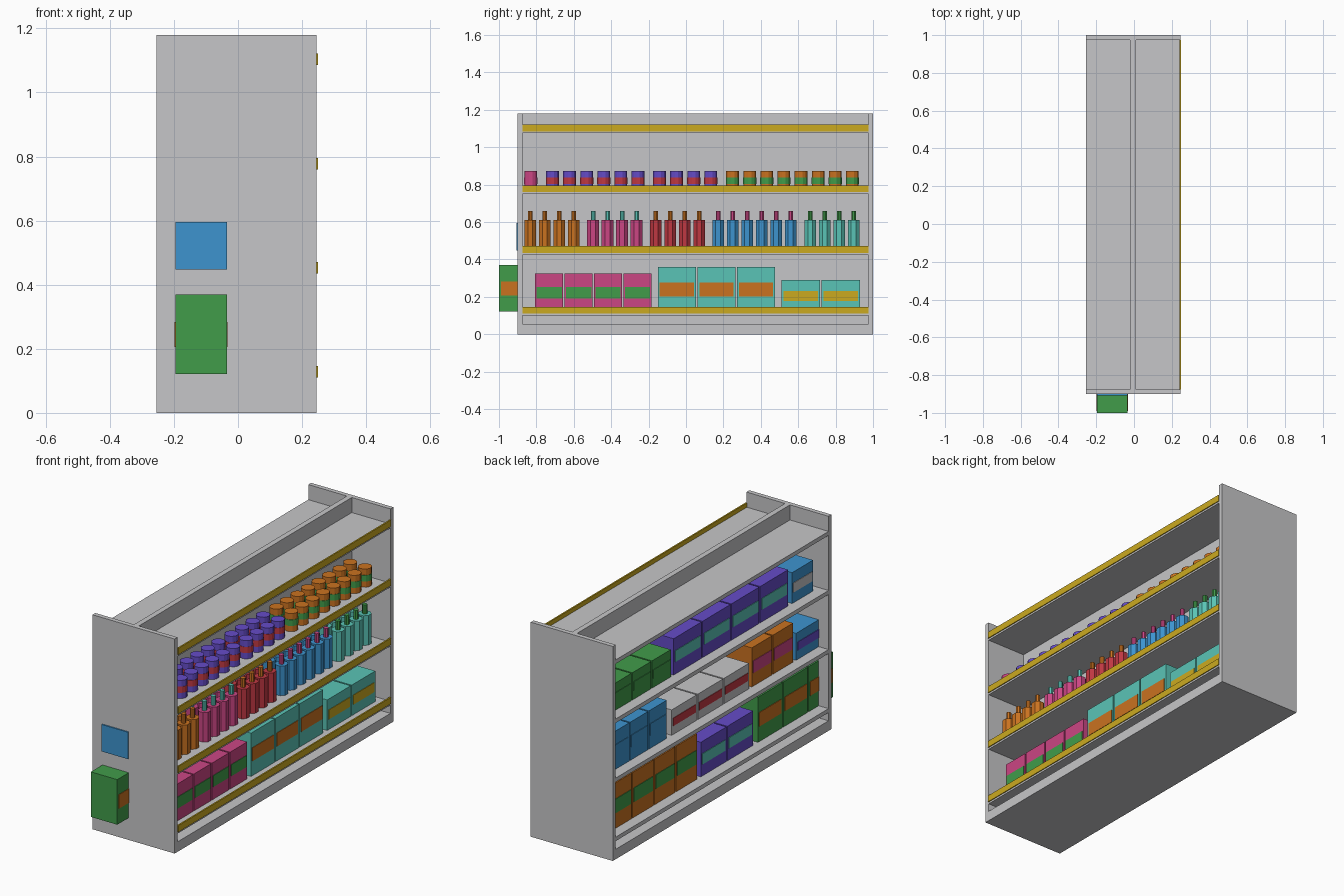
import bpy
import bmesh
from mathutils import Matrix, Vector

cube = bpy.data.objects.get("Cube")
if cube:
    bpy.data.objects.remove(cube)


def srgb(r, g, b):
    return tuple((c / 255 / 12.92 if c < 11 else ((c / 255 + 0.055) / 1.055) ** 2.4)
                 for c in (r, g, b)) + (1.0,)


COLOURS = {
    "grey": srgb(198, 198, 200), "yellow": srgb(203, 170, 32),
    "blue": srgb(61, 148, 207), "green": srgb(65, 156, 74),
    "orange": srgb(202, 114, 32), "pink": srgb(203, 70, 132),
    "red": srgb(192, 56, 66), "purple": srgb(101, 76, 200),
    "teal": srgb(90, 196, 182),
}
MATS = {}
for name, colour in COLOURS.items():
    m = bpy.data.materials.new(name)
    m.use_nodes = True
    m.diffuse_color = colour
    m.node_tree.nodes["Principled BSDF"].inputs["Base Color"].default_value = colour
    MATS[name] = m


def paint(verts, index):
    for f in {f for v in verts for f in v.link_faces}:
        f.material_index = index


def add_box(bm, lo, hi, index=0):
    lo, hi = Vector(lo), Vector(hi)
    mat = Matrix.Translation((lo + hi) / 2) @ Matrix.Diagonal((*(hi - lo), 1))
    paint(bmesh.ops.create_cube(bm, size=1, matrix=mat)["verts"], index)


def add_tube(bm, x, y, z0, z1, r, sides, index=0):
    turn = Matrix.Rotation(3.14159 / sides, 4, 'Z')
    mat = Matrix.Translation((x, y, (z0 + z1) / 2)) @ turn
    paint(bmesh.ops.create_cone(bm, cap_ends=True, segments=sides, radius1=r, radius2=r,
                                depth=z1 - z0, matrix=mat)["verts"], index)


def finish(bm, name, *colours):
    me = bpy.data.meshes.new(name)
    bm.to_mesh(me)
    bm.free()
    for c in colours:
        me.materials.append(MATS[c])
    bpy.context.collection.objects.link(bpy.data.objects.new(name, me))


def single_box(name, lo, hi, colour):
    bm = bmesh.new()
    add_box(bm, lo, hi)
    finish(bm, name, colour)


# Rack frame
X0, X1, Y0, Y1, TOP, T = -0.255, 0.245, -0.9, 1.0, 1.18, 0.025
MID = (X0 + X1) / 2
single_box("base", (X0, Y0 + T, 0), (X1, Y1 - T, 0.055), "grey")
single_box("front_end_panel", (X0, Y0, 0), (X1, Y0 + T, TOP), "grey")
single_box("back_end_panel", (X0, Y1 - T, 0), (X1, Y1, TOP), "grey")
single_box("centre_wall", (MID - 0.015, Y0 + T, 0.055), (MID + 0.015, Y1 - T, TOP), "grey")

# Shelves with a price strip along one side
SHELF = [0.122 + 0.325 * i for i in range(4)]
for i, z in enumerate(SHELF):
    single_box(f"shelf_{i + 1}", (X0, Y0 + T, z - 0.022), (X1, Y1 - T, z), "grey")
    single_box(f"price_strip_{i + 1}", (X1 - 0.003, Y0 + T, z - 0.012),
               (X1 + 0.005, Y1 - T, z + 0.024), "yellow")


# Rows of cartons with a label band on front and back
def cartons(name, side, shelf, start, end, count, height, body, band):
    bm = bmesh.new()
    z, pitch, gap = SHELF[shelf], (end - start) / count, 0.004
    xs = sorted((MID + side * 0.03, MID + side * 0.19))
    for i in range(count):
        a, b = start + i * pitch + gap, start + (i + 1) * pitch - gap
        edge = (b - a) * 0.05
        add_box(bm, (xs[0], a, z), (xs[1], b, z + height))
        add_box(bm, (xs[0] - 0.003, a + edge, z + height * 0.34),
                (xs[1] + 0.003, b - edge, z + height * 0.65), 1)
    finish(bm, name, body, band)


cartons("pink_cartons", 1, 0, -0.81, -0.18, 4, 0.203, "pink", "green")
cartons("teal_tall_cartons", 1, 0, -0.155, 0.48, 3, 0.238, "teal", "orange")
cartons("teal_low_cartons", 1, 0, 0.507, 0.933, 2, 0.168, "teal", "yellow")
cartons("orange_cartons", -1, 0, 0.18, 0.935, 4, 0.25, "orange", "green")
cartons("purple_cartons", -1, 0, -0.308, 0.154, 2, 0.19, "purple", "teal")
cartons("green_cartons", -1, 0, -1.004, -0.343, 3, 0.248, "green", "orange")
cartons("blue_cartons", -1, 1, 0.442, 0.93, 3, 0.21, "blue", "blue")
cartons("grey_cartons", -1, 1, -0.273, 0.407, 3, 0.14, "grey", "red")
cartons("orange_upper_cartons", -1, 1, -0.656, -0.29, 2, 0.215, "orange", "pink")
cartons("blue_end_carton", -1, 1, -0.911, -0.674, 1, 0.148, "blue", "purple")
cartons("green_upper_cartons", -1, 2, 0.407, 0.92, 3, 0.15, "green", "green")
cartons("purple_upper_cartons", -1, 2, -0.613, 0.39, 4, 0.2, "purple", "teal")
cartons("blue_upper_carton", -1, 2, -0.83, -0.64, 1, 0.17, "blue", "grey")


# Bottles, two rows deep
def bottles(name, first, count, body, cap):
    bm = bmesh.new()
    z = SHELF[1]
    for i in range(count):
        for x in (0.066, 0.144):
            y = first + i * 0.0775
            add_tube(bm, x, y, z, z + 0.163, 0.034, 8)
            add_tube(bm, x, y, z + 0.163, z + 0.213, 0.013, 8, 1)
    finish(bm, name, body, cap)


bottles("orange_bottles", -0.833, 4, "orange", "orange")
bottles("pink_bottles", -0.497, 4, "pink", "teal")
bottles("red_bottles", -0.162, 4, "red", "orange")
bottles("blue_bottles", 0.172, 6, "blue", "pink")
bottles("teal_bottles", 0.664, 4, "teal", "green")


# Cans, two rows deep, each with a label band
def cans(name, first, count, body, band):
    bm = bmesh.new()
    z = SHELF[2]
    for i in range(count):
        for x in (0.06, 0.15):
            y = first + i * 0.0915
            add_tube(bm, x, y, z, z + 0.1, 0.035, 12)
            add_tube(bm, x, y, z + 0.032, z + 0.066, 0.0365, 12, 1)
    finish(bm, name, body, band)


cans("pink_cans", -0.83, 1, "pink", "pink")
cans("purple_cans", -0.714, 6, "purple", "red")
cans("purple_back_cans", -0.142, 4, "purple", "red")
cans("orange_cans", 0.249, 8, "orange", "green")
